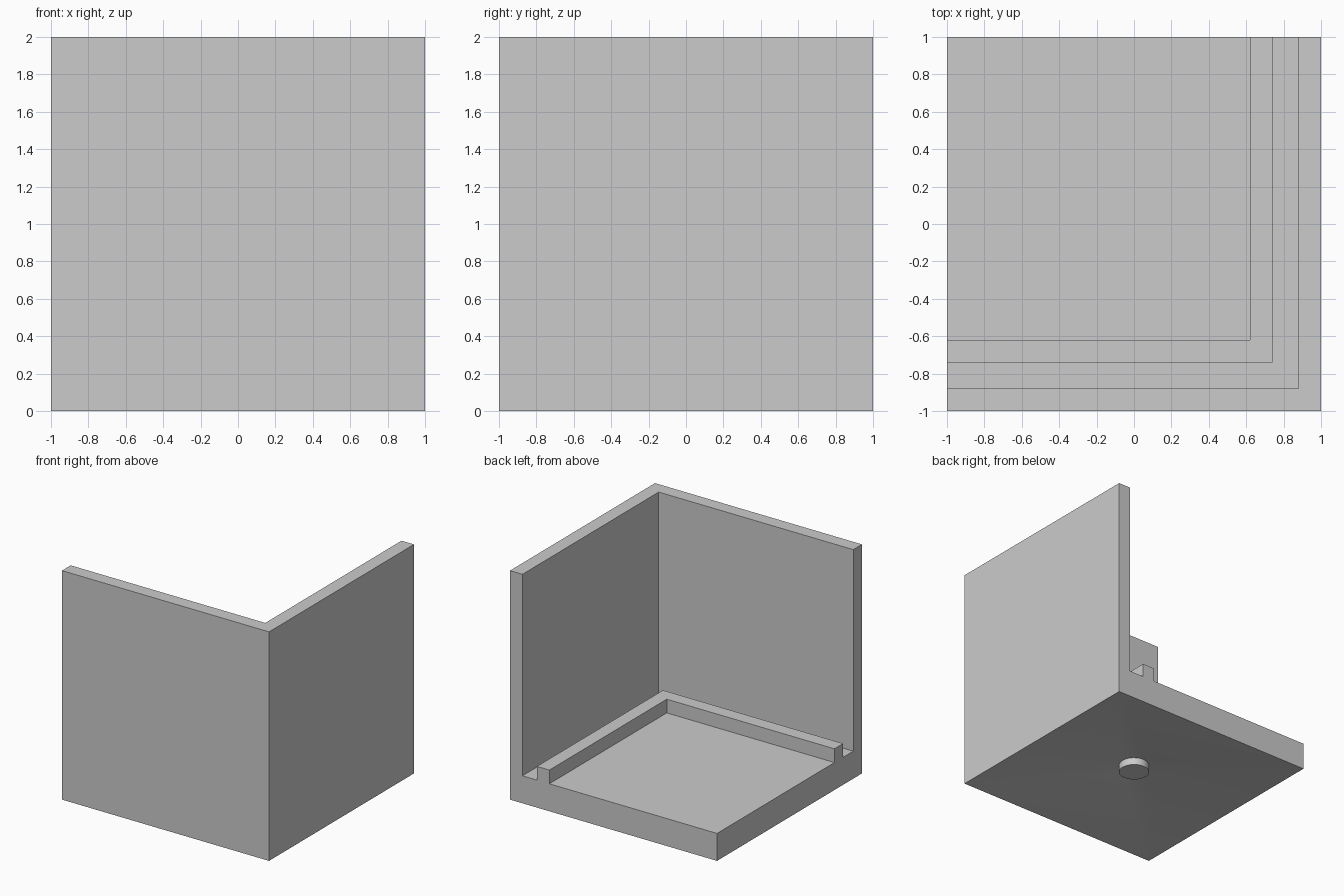
import bpy, bmesh, math

cube = bpy.data.objects.get("Cube")
if cube:
    bpy.data.objects.remove(cube, do_unlink=True)

grey = bpy.data.materials.new("plain_grey")
grey.use_nodes = True
colour = (0.6, 0.6, 0.6, 1)
grey.diffuse_color = colour
grey.node_tree.nodes["Principled BSDF"].inputs["Base Color"].default_value = colour

FLOOR, RIDGE = 0.24, 0.36
PEG_R, PEG_TOP, PEG_END, SEG = 0.125, 0.105, 0.04, 32

bm = bmesh.new()

# Wall, groove and ridge section: (distance from outer face, height)
section = [(0, 0), (0, 2), (0.12, 2), (0.12, FLOOR), (0.26, FLOOR),
           (0.26, RIDGE), (0.38, RIDGE), (0.38, FLOOR)]

# Sweep the section round the mitred corner
front_end = [bm.verts.new((-1, d - 1, z)) for d, z in section]
corner = [bm.verts.new((1 - d, d - 1, z)) for d, z in section]
side_end = [bm.verts.new((1 - d, 1, z)) for d, z in section]
for a, b in ((front_end, corner), (corner, side_end)):
    for i in range(len(section) - 1):
        bm.faces.new((a[i], b[i], b[i + 1], a[i + 1]))

# Open floor and the two cut ends
low = bm.verts.new((-1, 1, 0))
high = bm.verts.new((-1, 1, FLOOR))
bm.faces.new((front_end[-1], corner[-1], side_end[-1], high))
bm.faces.new(front_end + [high, low])
bm.faces.new(side_end + [high, low])

# Shallow dished underside rising to a central peg
def ring(z):
    return [bm.verts.new((PEG_R * math.cos(math.tau * i / SEG),
                          PEG_R * math.sin(math.tau * i / SEG), z)) for i in range(SEG)]

root, tip = ring(PEG_TOP), ring(PEG_END)
base = [side_end[0], low, front_end[0], corner[0]]
for i in range(SEG):
    j = (i + 1) % SEG
    q = i * 4 // SEG
    bm.faces.new((root[i], root[j], base[q]))
    bm.faces.new((root[i], root[j], tip[j], tip[i]))
    if i % (SEG // 4) == 0:
        bm.faces.new((base[q - 1], base[q], root[i]))
bm.faces.new(tip)

bmesh.ops.recalc_face_normals(bm, faces=bm.faces)
mesh = bpy.data.meshes.new("corner_stand")
bm.to_mesh(mesh)
bm.free()
mesh.materials.append(grey)
stand = bpy.data.objects.new("corner_stand", mesh)
bpy.context.collection.objects.link(stand)

bpy.ops.object.select_all(action='DESELECT')
stand.select_set(True)
bpy.context.view_layer.objects.active = stand
bpy.ops.object.shade_smooth_by_angle(angle=math.radians(30))
